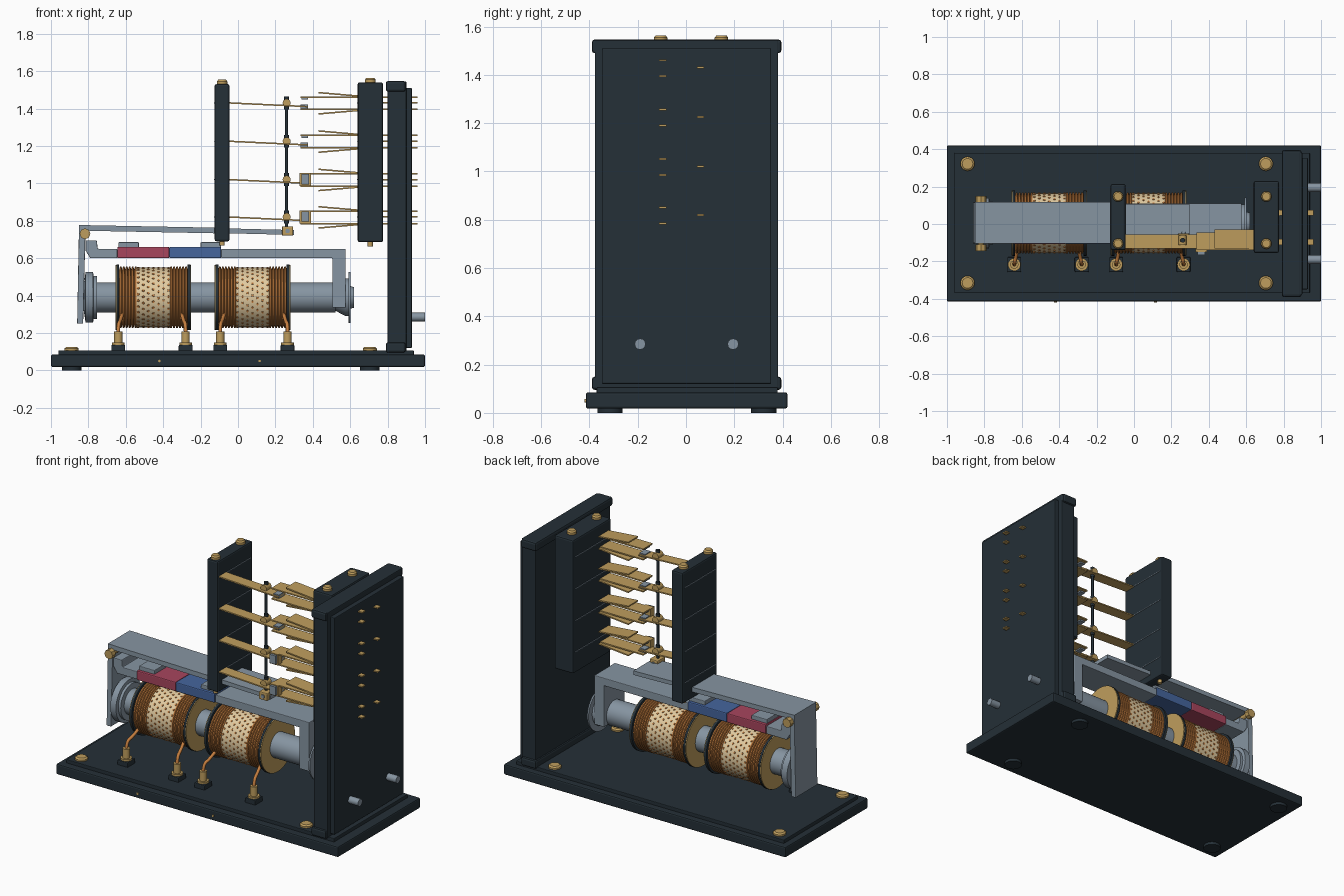
import bpy, bmesh
from math import sin, cos, tau, radians
from mathutils import Matrix, Vector

start = bpy.data.objects.get("Cube")
if start:
    bpy.data.objects.remove(start, do_unlink=True)


def material(name, *rgb):
    mat = bpy.data.materials.new(name)
    mat.use_nodes = True
    colour = (*rgb, 1)
    mat.diffuse_color = colour
    mat.node_tree.nodes["Principled BSDF"].inputs["Base Color"].default_value = colour
    return mat


DARK = material("dark slate", .018, .029, .038)
BRASS = material("brass", .52, .34, .11)
STEEL = material("grey steel", .24, .30, .36)
COPPER = material("copper wire", .56, .21, .05)
PAPER = material("cream paper", .75, .59, .35)
RED = material("magnet red", .39, .06, .11)
BLUE = material("magnet blue", .06, .13, .34)


def finish(name, bm, mat, bevel=0, smooth=False):
    bmesh.ops.recalc_face_normals(bm, faces=bm.faces)
    mesh = bpy.data.meshes.new(name)
    bm.to_mesh(mesh)
    bm.free()
    obj = bpy.data.objects.new(name, mesh)
    bpy.context.collection.objects.link(obj)
    mesh.materials.append(mat)
    if bevel:
        mod = obj.modifiers.new("edge bevel", "BEVEL")
        mod.width, mod.segments = bevel, 2
    if smooth:
        bpy.ops.object.select_all(action="DESELECT")
        obj.select_set(True)
        bpy.context.view_layer.objects.active = obj
        bpy.ops.object.shade_smooth_by_angle(angle=radians(35))
    return obj


def prism(name, mat, profile, y, bevel=0):
    """Side profile of (x, z) points extruded across the y range."""
    bm = bmesh.new()
    face = bm.faces.new([bm.verts.new((px, y[0], pz)) for px, pz in profile])
    out = bmesh.ops.extrude_face_region(bm, geom=[face])["geom"]
    moved = [v for v in out if isinstance(v, bmesh.types.BMVert)]
    bmesh.ops.translate(bm, verts=moved, vec=(0, y[1] - y[0], 0))
    return finish(name, bm, mat, bevel)


def box(name, mat, x, y, z, bevel=0):
    profile = [(x[0], z[0]), (x[1], z[0]), (x[1], z[1]), (x[0], z[1])]
    return prism(name, mat, profile, y, bevel)


def blade(name, mat, a, b, y, t=.008):
    """Thin sloping strip whose centre line runs from a to b."""
    h = t / 2
    profile = [(a[0], a[1] - h), (b[0], b[1] - h), (b[0], b[1] + h), (a[0], a[1] + h)]
    return prism(name, mat, profile, y)


def lathe(name, mat, profile, origin, axis="X", sides=48):
    """Turned solid: (distance along axis, radius) points around an axis."""
    bm = bmesh.new()
    rings = [[bm.verts.new((r * cos(tau * i / sides), r * sin(tau * i / sides), d))
              for i in range(sides)] for d, r in profile]
    for low, high in zip(rings, rings[1:]):
        for i in range(sides):
            j = (i + 1) % sides
            bm.faces.new((low[i], low[j], high[j], high[i]))
    bm.faces.new(rings[0])
    bm.faces.new(rings[-1])
    turn = Vector((0, 0, 1)).rotation_difference(
        Vector([float(axis == c) for c in "XYZ"])).to_matrix().to_4x4()
    bm.transform(Matrix.Translation(origin) @ turn)
    return finish(name, bm, mat, smooth=sides > 8)


def rod(name, mat, origin, start, end, r, axis="X", sides=32):
    return lathe(name, mat, [(start, r), (end, r)], origin, axis, sides)


def screw(name, x, y, z, r, h=.02):
    lathe(name, BRASS, [(0, r), (h * .6, r), (h, r * .75)], (x, y, z), "Z", 24)


# Base, feet and corner screws
box("base_plate", DARK, (-1, 1), (-.415, .42), (.018, .085), .008)
box("base_step", DARK, (-.96, .94), (-.37, .38), (.08, .107), .004)
for x in (-.89, .705):
    for y in (-.315, .322):
        rod("foot", DARK, (x, y, 0), 0, .02, .052, "Z")
        screw("base_screw", x, y, .105, .038)
for x in (-.42, .115):
    rod("front_pin", BRASS, (x, -.42, .05), 0, .01, .007, "Y", 12)

# Upright end panel
box("end_panel", DARK, (.8, .9), (-.378, .382), (.1, 1.545), .005)
for z in ((.095, .15), (1.49, 1.547)):
    box("panel_cap", DARK, (.79, .896), (-.39, .395), z, .012)
box("panel_cover", DARK, (.89, .93), (-.349, .353), (.12, 1.51), .005)
for y in (-.19, .195):
    rod("panel_stud", STEEL, (.9, y, .285), 0, .1, .023, sides=12)

# Contact supports
levels = (1.43, 1.225, 1.02, .82)
supports = (("fixed_support", (.64, .775), (-.155, .23), (.685, 1.54)),
            ("moving_support", (-.125, -.045), (-.14, .214), (.69, 1.53)))
for name, x, y, z in supports:
    box(name, DARK, x, y, z, .01)
    middle = sum(x) / 2
    for sy in (-.105, .147):
        screw("support_screw", middle, sy, z[1], .028, .024)
        rod("support_stud", BRASS, (middle, sy, z[0]), -.022, .01, .014, "Z", 16)
    for level in levels:
        box("support_seam", STEEL, (x[0] - .003, x[1] + .003),
            (y[0] + .02, y[1] - .02), (level - .002, level + .002))

# Contact blades, one group for each level
for index, level in enumerate(levels):
    blade("moving_blade", BRASS, (-.05, level), (.375, level - .02), (-.13, -.055))
    box("moving_contact", STEEL, (.335, .375), (-.12, -.065), (level - .03, level - .008))
    box("moving_tail", BRASS, (.77, .96), (.045, .075), (level - .004, level + .004))
    for side in (-1, 1):
        z = level - .002 + side * .033
        blade("fixed_blade", BRASS, (.335, z), (.65, z), (-.14, -.045))
        blade("blade_stiffener", BRASS, (.43, z + side * .024), (.65, z + side * .005),
              (-.13, -.03))
        box("fixed_contact", STEEL, (.34, .375), (-.12, -.065),
            sorted((z, z - side * .013)))
        box("fixed_tail", BRASS, (.77, .96), (-.112, -.08), (z - .004, z + .004))
    if index > 1:
        box("contact_bridge", BRASS, (.33, .39), (-.15, -.11), (level - .035, level + .035))
        box("bridge_pad", STEEL, (.34, .38), (-.165, -.149), (level - .025, level + .03))
    # Bead on the push rod
    rod("rod_bead", BRASS, (.26, -.087, level), -.026, .026, .021, "Y")
    rod("rod_collar", DARK, (.26, -.087, level), -.034, .034, .013, "Z", 16)

# Push rod and its foot
rod("push_rod", DARK, (.26, -.087, 0), .75, 1.46, .008, "Z", 16)
box("rod_foot", BRASS, (.235, .295), (-.125, -.05), (.72, .77), .006)
rod("rod_foot_pin", STEEL, (.265, -.087, .745), -.044, .044, .012, "Y", 16)

# Rocking lever
blade("lever_arm", STEEL, (-.85, .762), (-.08, .747), (-.105, .117), .03)
blade("lever_tongue", STEEL, (-.1, .747), (.3, .737), (-.1, .105), .026)
prism("lever_leg", STEEL, [(-.86, .25), (-.828, .25), (-.815, .76), (-.85, .775)],
      (-.105, .117), .003)
rod("lever_pivot", BRASS, (-.818, 0, .73), -.125, .13, .016, "Y", 24)
for y in (-.127, .132):
    rod("pivot_nut", BRASS, (-.818, y, .73), -.017, .017, .029, "Y", 8)

# Yoke with the coloured magnet let into it
yoke_y = (-.1, .11)
prism("yoke_front", STEEL, [(-.79, .6), (-.645, .6), (-.645, .65), (-.75, .65),
                            (-.755, .695), (-.815, .695), (-.815, .64)], yoke_y, .004)
prism("yoke_back", STEEL, [(-.09, .6), (.505, .6), (.505, .335), (.575, .335),
                           (.575, .65), (-.09, .65)], yoke_y, .004)
box("magnet_red", RED, (-.645, -.368), (-.108, .113), (.6, .66), .006)
box("magnet_blue", BLUE, (-.368, -.09), (-.108, .113), (.6, .66), .006)
for x in (-.64, -.2):
    box("magnet_tab", STEEL, (x, x + .11), (-.09, .095), (.655, .685), .004)

# Iron core with pole discs
centre = (0, .005, .39)
lathe("core", STEEL, [(-.76, .08), (.52, .08)], centre)
lathe("front_pole", STEEL, [(-.825, .07), (-.82, .1), (-.815, .135), (-.775, .135),
                            (-.772, .115), (-.755, .115), (-.755, .08)], centre)
lathe("rear_pole", STEEL, [(.5, .06), (.575, .1), (.592, .1), (.592, .137), (.602, .137),
                           (.602, .06), (.62, .055)], centre)


def coil(left, right):
    """Bobbin with corded ends and a speckled paper sleeve."""
    mid = (left + right) / 2
    for edge, side in ((left, 1), (right, -1)):
        rod("bobbin_flange", DARK, centre, edge + side * .005, edge + side * .02, .175, sides=64)
        rod("bobbin_face", BRASS, centre, edge, edge + side * .006, .173, sides=64)
        profile = []
        for turn in range(6):
            at = edge + side * (.02 + turn * .016)
            profile += [(at, .15), (at + side * .004, .164),
                        (at + side * .012, .164), (at + side * .016, .15)]
        lathe("copper_winding", COPPER, profile, centre)
    rod("paper_sleeve", PAPER, centre, left + .11, right - .11, .16, sides=64)
    # Small raised specks in slanting rows
    bm = bmesh.new()
    columns, rows = 7, 30
    for c in range(columns):
        for r in range(rows):
            angle = tau * (r + c * .4) / rows
            place = (Matrix.Translation((mid + (c - 3) * .027, *centre[1:]))
                     @ Matrix.Rotation(angle, 4, "X") @ Matrix.Translation((0, 0, .16)))
            bmesh.ops.create_cone(bm, cap_ends=True, segments=6, radius1=.008,
                                  radius2=.006, depth=.006, matrix=place)
    finish("sleeve_specks", bm, COPPER)


coil(-.655, -.25)
coil(-.125, .28)

# Terminals and lead wires
for x, lean in ((-.64, .01), (-.28, -.01), (-.095, .01), (.265, -.01)):
    y = -.217
    box("terminal_foot", DARK, (x - .037, x + .037), (y - .04, y + .04), (.1, .136), .005)
    lathe("terminal_post", BRASS, [(.13, .034), (.148, .034), (.148, .022), (.208, .022)],
          (x, y, 0), "Z", 24)
    curve = bpy.data.curves.new("lead_wire", "CURVE")
    curve.dimensions, curve.bevel_depth, curve.bevel_resolution = "3D", .01, 2
    curve.use_fill_caps = True
    path = [(x, y, .2), (x, y + .005, .25), (x + lean, -.17, .262), (x + lean * 2, -.12, .3)]
    spline = curve.splines.new("NURBS")
    spline.points.add(len(path) - 1)
    for point, co in zip(spline.points, path):
        point.co = (*co, 1)
    spline.use_endpoint_u = True
    spline.order_u = 3
    curve.materials.append(COPPER)
    bpy.context.collection.objects.link(bpy.data.objects.new("lead_wire", curve))
